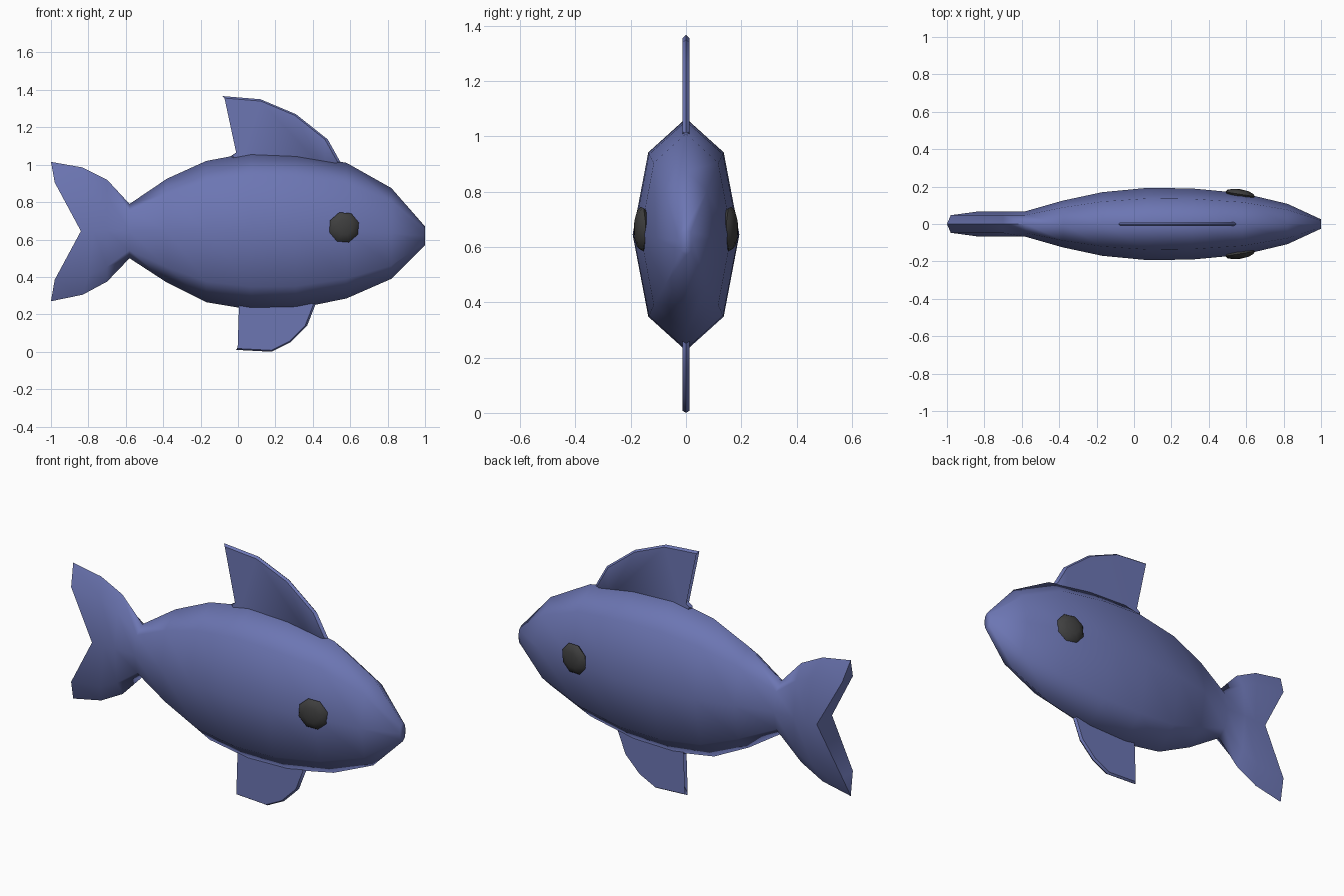
import bpy, bmesh, math
from mathutils import Matrix

if "Cube" in bpy.data.objects:
    bpy.data.objects.remove(bpy.data.objects["Cube"])


def material(name, rgb):
    m = bpy.data.materials.new(name)
    m.diffuse_color = (*rgb, 1)
    m.use_nodes = True
    m.node_tree.nodes["Principled BSDF"].inputs["Base Color"].default_value = m.diffuse_color
    return m


blue = material("blue", (0.15, 0.18, 0.45))
dark = material("dark", (0.05, 0.05, 0.05))


def finish(bm, name, mat, angle):
    bmesh.ops.recalc_face_normals(bm, faces=bm.faces)
    me = bpy.data.meshes.new(name)
    bm.to_mesh(me)
    bm.free()
    me.materials.append(mat)
    ob = bpy.data.objects.new(name, me)
    bpy.context.collection.objects.link(ob)
    bpy.ops.object.select_all(action='DESELECT')
    ob.select_set(True)
    bpy.context.view_layer.objects.active = ob
    bpy.ops.object.shade_smooth_by_angle(angle=math.radians(angle))
    return ob


def bridge(bm, a, b):
    n = len(a)
    for i in range(n):
        j = (i + 1) % n
        bm.faces.new((a[i], a[j], b[j], b[i]))


# Body and tail: eight-sided sections (x, bottom, top, half width)
sections = [(1.0, 0.57, 0.67, 0.025), (0.82, 0.39, 0.875, 0.108),
            (0.58, 0.285, 1.01, 0.165), (0.31, 0.23, 1.055, 0.19),
            (0.07, 0.225, 1.065, 0.193), (-0.17, 0.265, 1.02, 0.17),
            (-0.38, 0.37, 0.925, 0.125), (-0.58, 0.5, 0.79, 0.068),
            (-0.70, 0.375, 0.92, 0.068), (-0.83, 0.305, 0.985, 0.067)]
bm = bmesh.new()
rings = []
for x, lo, hi, w in sections:
    mid, half = (lo + hi) / 2, (hi - lo) / 2
    ring = []
    for k in range(8):
        a = k * math.pi / 4
        # the last section bends forward slightly towards the tail notch
        px = x + 0.06 * math.sin(a) ** 2 if x == -0.83 else x
        ring.append(bm.verts.new((px, w * math.sin(a), mid + half * math.cos(a))))
    rings.append(ring)

# Forked tail end: (x, half width, z) from top to bottom
fork = [(-1.0, 0, 1.015), (-0.98, 0.047, 0.905), (-0.84, 0.066, 0.645),
        (-0.98, 0.047, 0.385), (-1.0, 0, 0.27)]
end = [bm.verts.new(p) for p in fork]
end += [bm.verts.new((x, -y, z)) for x, y, z in fork[3:0:-1]]
rings.append(end)
for a, b in zip(rings, rings[1:]):
    bridge(bm, a, b)
bm.faces.new(rings[0])
bm.faces.new((end[0], end[1], end[7]))
bm.faces.new((end[1], end[2], end[6], end[7]))
bm.faces.new((end[2], end[3], end[5], end[6]))
bm.faces.new((end[3], end[4], end[5]))
finish(bm, "body", blue, 85)


# Fins: thin plates with a pointed rim
def fin(name, outline, t=0.012):
    bm = bmesh.new()
    n = len(outline)
    cx = sum(p[0] for p in outline) / n
    cz = sum(p[1] for p in outline) / n
    loops = []
    for s, y in ((0.95, -t), (1, 0), (0.95, t)):
        loops.append([bm.verts.new((cx + (x - cx) * s, y, cz + (z - cz) * s))
                      for x, z in outline])
    bridge(bm, loops[0], loops[1])
    bridge(bm, loops[1], loops[2])
    caps = [bm.faces.new(loops[0]), bm.faces.new(loops[2])]
    bmesh.ops.triangulate(bm, faces=caps)
    finish(bm, name, blue, 40)


fin("dorsal_fin", [(-0.085, 1.367), (0.12, 1.35), (0.31, 1.27), (0.48, 1.135),
                   (0.55, 1.01), (0.48, 0.96), (0.0, 0.97), (-0.04, 1.045),
                   (0.005, 1.075), (0.04, 1.18), (0.015, 1.285)])
fin("belly_fin", [(-0.01, 0.01), (0.18, 0.0), (0.28, 0.05), (0.37, 0.14),
                  (0.415, 0.255), (0.38, 0.32), (0.0, 0.32), (0.005, 0.24),
                  (0.03, 0.2), (0.03, 0.12), (0.01, 0.04)])

# Eyes: flattened low-poly domes on both flanks
for side, name in ((-1, "right_eye"), (1, "left_eye")):
    bm = bmesh.new()
    bmesh.ops.create_uvsphere(bm, u_segments=8, v_segments=6, radius=1)
    m = (Matrix.Translation((0.567, side * 0.159, 0.665))
         @ Matrix.Rotation(-side * math.radians(9), 4, 'Z')
         @ Matrix.Diagonal((0.084, 0.027, 0.084, 1))
         @ Matrix.Rotation(math.radians(90), 4, 'X')
         @ Matrix.Rotation(math.radians(18), 4, 'Z'))
    bm.transform(m)
    finish(bm, name, dark, 50)
